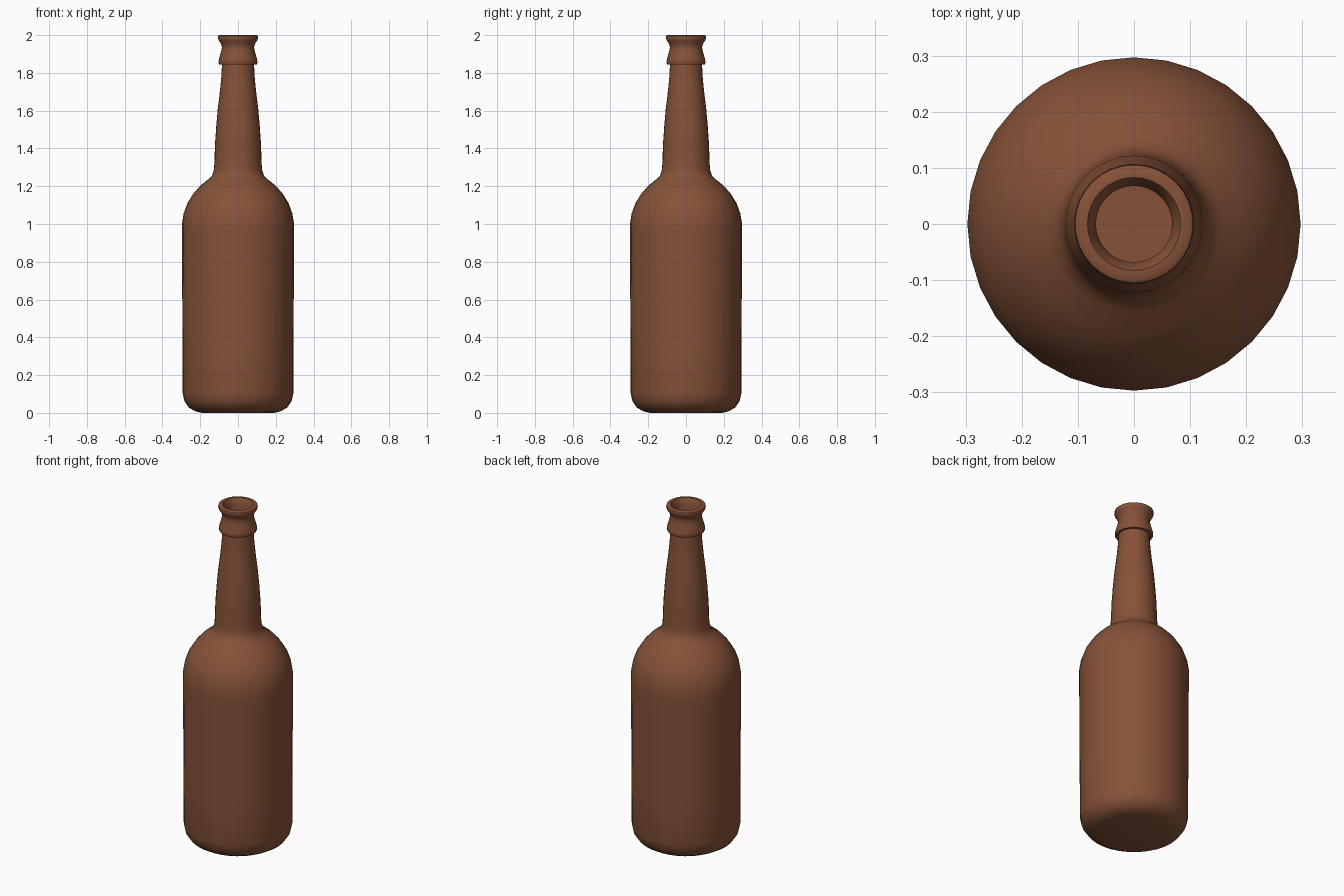
import bpy, bmesh
from math import cos, sin, pi, radians

if "Cube" in bpy.data.objects:
    bpy.data.objects.remove(bpy.data.objects["Cube"])

SEGMENTS = 32

glass = bpy.data.materials.new("brown_glass")
glass.diffuse_color = (0.24, 0.085, 0.04, 1)
glass.use_nodes = True
glass.node_tree.nodes["Principled BSDF"].inputs["Base Color"].default_value = glass.diffuse_color


def lathe(name, profile):
    """Revolve (radius, z) points around z; radius 0 becomes a pole."""
    bm = bmesh.new()
    rings = []
    for r, z in profile:
        if r == 0:
            rings.append([bm.verts.new((0, 0, z))] * SEGMENTS)
        else:
            rings.append([bm.verts.new((r * cos(2 * pi * i / SEGMENTS),
                                        r * sin(2 * pi * i / SEGMENTS), z))
                          for i in range(SEGMENTS)])
    for low, high in zip(rings, rings[1:]):
        for i in range(SEGMENTS):
            j = (i + 1) % SEGMENTS
            corners = (low[i], low[j], high[j], high[i])
            bm.faces.new(list(dict.fromkeys(corners)))
    bmesh.ops.recalc_face_normals(bm, faces=bm.faces)
    mesh = bpy.data.meshes.new(name)
    bm.to_mesh(mesh)
    bm.free()
    obj = bpy.data.objects.new(name, mesh)
    bpy.context.collection.objects.link(obj)
    mesh.materials.append(glass)
    bpy.ops.object.select_all(action='DESELECT')
    obj.select_set(True)
    bpy.context.view_layer.objects.active = obj
    bpy.ops.object.shade_smooth_by_angle(angle=radians(40))
    return obj


# base and straight body
body = [(0, 0), (0.19, 0), (0.225, 0.008), (0.26, 0.028), (0.284, 0.062),
        (0.293, 0.105), (0.294, 0.38), (0.297, 0.96)]
# rounded shoulder
shoulder = [(0.297, 1.0), (0.288, 1.055), (0.268, 1.11), (0.235, 1.163),
            (0.195, 1.207), (0.155, 1.238), (0.137, 1.257), (0.128, 1.285)]
# tapering neck
neck = [(0.125, 1.32), (0.122, 1.42), (0.115, 1.52), (0.107, 1.61),
        (0.096, 1.70), (0.088, 1.78), (0.085, 1.845)]
# flared collar and lip
lip = [(0.099, 1.845), (0.104, 1.855), (0.101, 1.872), (0.09, 1.91),
       (0.085, 1.935), (0.089, 1.953), (0.102, 1.972), (0.107, 1.985),
       (0.105, 1.996), (0.098, 2.0), (0.083, 2.0)]
# mouth and hollow inside
inside = [(0.075, 1.985), (0.068, 1.96), (0.068, 1.80), (0.1, 1.4),
          (0.11, 1.28), (0.17, 1.2), (0.25, 1.09), (0.277, 0.98),
          (0.275, 0.1), (0.2, 0.02), (0, 0.02)]

lathe("bottle", body + shoulder + neck + lip + inside)
